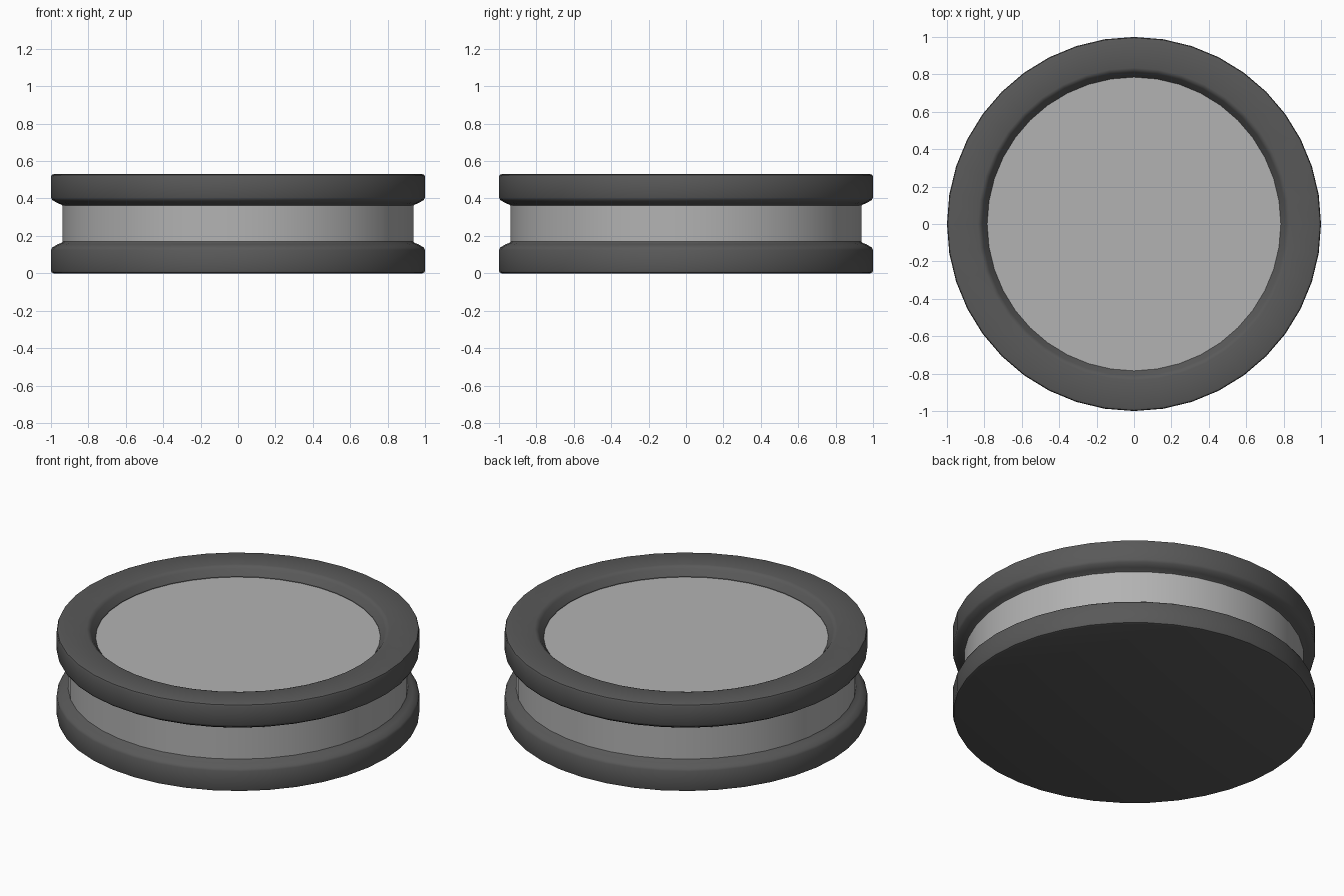
import bpy, bmesh, math

if "Cube" in bpy.data.objects:
    bpy.data.objects.remove(bpy.data.objects["Cube"])

SIDES = 40


def lathe(name, profile, color=None, loop=False):
    """Spin an (r, z) profile around z; loop=True closes it into a ring."""
    bm = bmesh.new()
    rings = []
    for r, z in profile:
        if r == 0:
            rings.append([bm.verts.new((0, 0, z))] * SIDES)
        else:
            rings.append([bm.verts.new((r * math.cos(2 * math.pi * i / SIDES),
                                        r * math.sin(2 * math.pi * i / SIDES), z))
                          for i in range(SIDES)])
    pairs = list(zip(rings, rings[1:]))
    if loop:
        pairs.append((rings[-1], rings[0]))
    for a, b in pairs:
        for i in range(SIDES):
            j = (i + 1) % SIDES
            bm.faces.new(list(dict.fromkeys([a[i], a[j], b[j], b[i]])))
    bmesh.ops.recalc_face_normals(bm, faces=bm.faces)
    mesh = bpy.data.meshes.new(name)
    bm.to_mesh(mesh)
    bm.free()
    ob = bpy.data.objects.new(name, mesh)
    bpy.context.collection.objects.link(ob)
    if color:
        mat = bpy.data.materials.new(name + "_colour")
        mat.diffuse_color = color
        mat.use_nodes = True
        mat.node_tree.nodes["Principled BSDF"].inputs["Base Color"].default_value = mat.diffuse_color
        mesh.materials.append(mat)
    bpy.ops.object.select_all(action='DESELECT')
    ob.select_set(True)
    bpy.context.view_layer.objects.active = ob
    bpy.ops.object.shade_smooth_by_angle(angle=math.radians(35))
    return ob


DARK = (0.1, 0.1, 0.1, 1)
LIGHT = (0.45, 0.45, 0.45, 1)

# Base: flat underside, rounded outer edge, lip curving in to the core
lathe("base", [(0, 0), (0.985, 0), (0.996, 0.004), (1, 0.015), (1, 0.125),
               (0.993, 0.138), (0.965, 0.155), (0.945, 0.162), (0.935, 0.172),
               (0, 0.172)], DARK)

# Core: pale waist with a raised plate that shows inside the top ring
lathe("core", [(0, 0.165), (0.937, 0.165), (0.937, 0.365), (0.8, 0.365),
               (0.8, 0.475), (0, 0.475)], LIGHT)

# Top ring: mirrored lip outside, sloped recess inside
lathe("top_ring", [(0.785, 0.36), (0.935, 0.36), (0.945, 0.368), (0.965, 0.375),
                   (0.993, 0.392), (1, 0.405), (1, 0.515), (0.996, 0.526),
                   (0.985, 0.53), (0.835, 0.53), (0.822, 0.526), (0.812, 0.515),
                   (0.785, 0.478)], DARK, loop=True)
